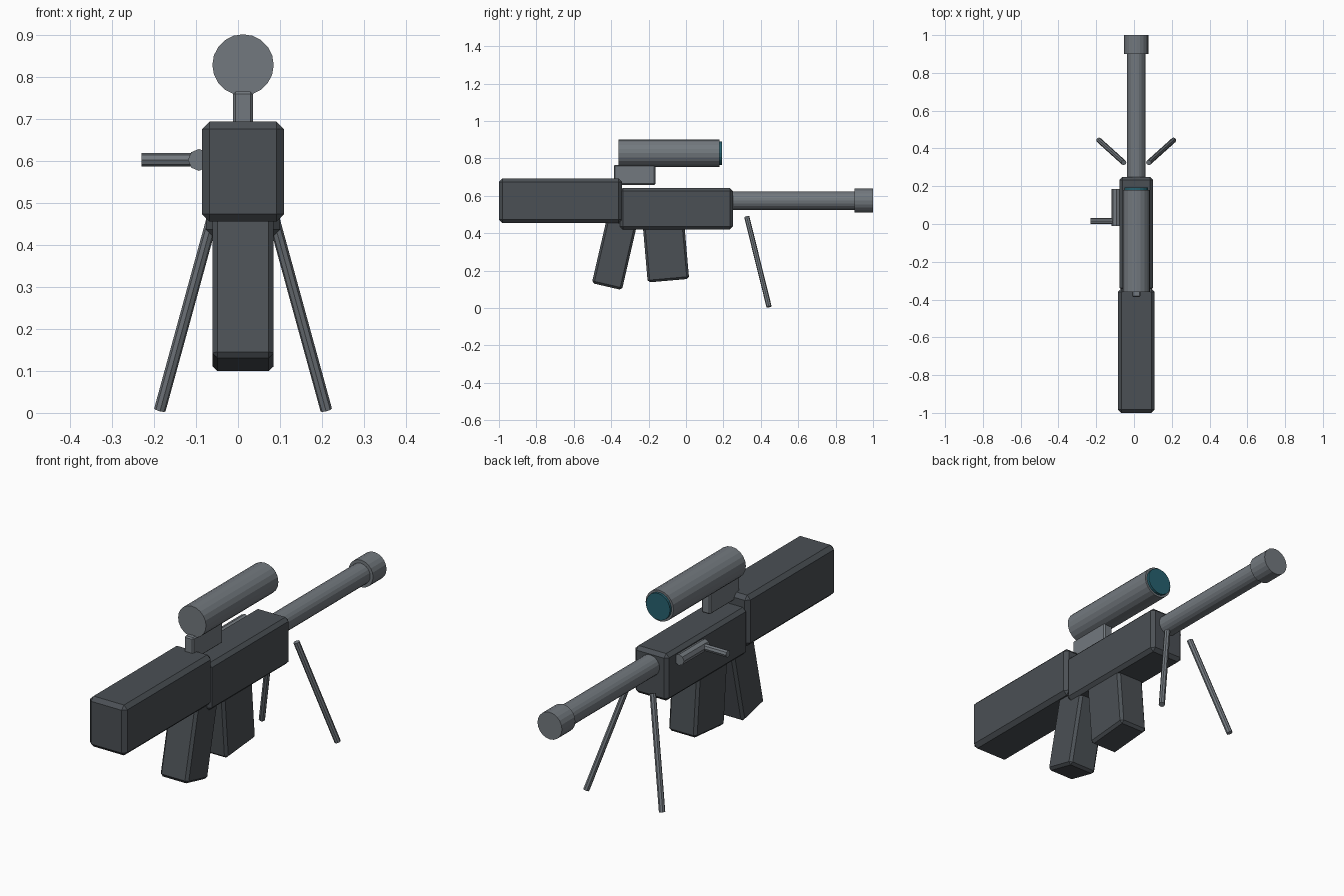
import bpy, bmesh, math
from mathutils import Vector, Matrix

if "Cube" in bpy.data.objects:
    bpy.data.objects.remove(bpy.data.objects["Cube"])

CX = 0.012  # centre line of the body


def make_object(name, bm, material=None):
    mesh = bpy.data.meshes.new(name)
    bm.to_mesh(mesh)
    bm.free()
    obj = bpy.data.objects.new(name, mesh)
    bpy.context.collection.objects.link(obj)
    if material:
        mesh.materials.append(material)
    return obj


def box(name, centre, size, bevel, tilt=0, material=None):
    bm = bmesh.new()
    bmesh.ops.create_cube(bm, size=1, matrix=Matrix.Diagonal((*size, 1)))
    obj = make_object(name, bm, material)
    obj.location = centre
    obj.rotation_euler.x = math.radians(tilt)
    mod = obj.modifiers.new("bevel", "BEVEL")
    mod.width = bevel
    mod.segments = 1
    return obj


def rod(name, start, end, radius, sides, material=None):
    start, end = Vector(start), Vector(end)
    axis = end - start
    bm = bmesh.new()
    bmesh.ops.create_cone(
        bm, cap_ends=True, segments=sides, radius1=radius, radius2=radius,
        depth=axis.length,
        matrix=Matrix.Translation((start + end) / 2)
        @ axis.to_track_quat("Z", "Y").to_matrix().to_4x4())
    return make_object(name, bm, material)


def colour(name, rgb):
    mat = bpy.data.materials.new(name)
    mat.diffuse_color = (*rgb, 1)
    mat.use_nodes = True
    mat.node_tree.nodes["Principled BSDF"].inputs["Base Color"].default_value = mat.diffuse_color
    return mat


dark = colour("dark_metal", (0.07, 0.08, 0.09))
metal = colour("grey_metal", (0.17, 0.19, 0.21))
glass = colour("teal_glass", (0.02, 0.12, 0.16))

# Body blocks
box("stock", (CX, -0.671, 0.574), (0.195, 0.658, 0.238), 0.018, material=dark)
box("receiver", (CX, -0.052, 0.531), (0.176, 0.604, 0.222), 0.016, material=dark)

# Grip and magazine, leaning apart
box("grip", (CX, -0.383, 0.288), (0.146, 0.165, 0.355), 0.012, -13, dark)
box("magazine", (CX, -0.107, 0.296), (0.146, 0.222, 0.3), 0.012, 5, dark)

# Barrel and muzzle
rod("barrel", (CX, 0.2, 0.574), (CX, 0.95, 0.574), 0.049, 20, metal)
rod("muzzle", (CX, 0.9, 0.574), (CX, 1.0, 0.574), 0.064, 20, metal)

# Scope, lens and mount
rod("scope", (CX, -0.36, 0.828), (CX, 0.18, 0.828), 0.073, 20, metal)
rod("scope_lens", (CX, 0.17, 0.828), (CX, 0.192, 0.828), 0.063, 20, glass)
box("scope_mount", (CX, -0.275, 0.712), (0.047, 0.222, 0.106), 0.006, material=metal)

# Bolt on the left side with its handle
rod("bolt", (-0.093, -0.01, 0.602), (-0.093, 0.185, 0.602), 0.026, 8, metal)
rod("bolt_handle", (-0.095, 0.015, 0.602), (-0.23, 0.015, 0.602), 0.016, 8, metal)

# Splayed bipod legs
for side, label in ((1, "right"), (-1, "left")):
    rod(f"bipod_leg_{label}", (CX + side * 0.066, 0.325, 0.488),
        (CX + side * 0.198, 0.444, 0.007), 0.014, 8, metal)
